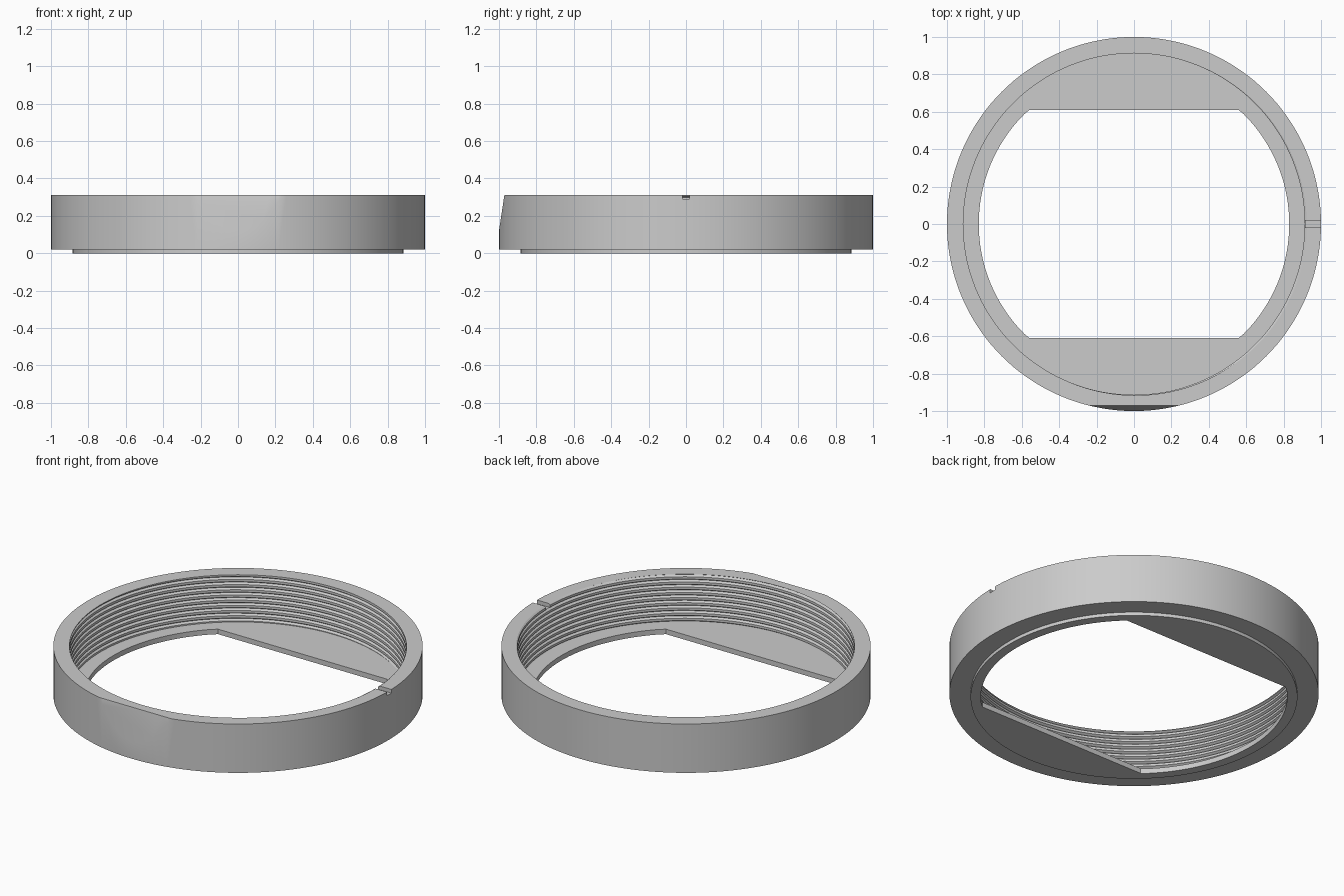
import bpy, bmesh, math
from mathutils import Vector

if "Cube" in bpy.data.objects:
    bpy.data.objects.remove(bpy.data.objects["Cube"], do_unlink=True)

SEG = 144
TOP, FLOOR, STEP = 0.312, 0.03, 0.02
OUTER, STEP_R, HOLE_R, HOLE_Y = 1.0, 0.885, 0.83, 0.61
CREST_R, DEPTH, PITCH = 0.913, 0.013, 0.031
FLAT, VALLEY, PHASE = 0.45, 0.725, 0.683   # thread shape as fractions of a turn

grey = bpy.data.materials.new("plain grey")
grey.use_nodes = True
grey.diffuse_color = (0.6, 0.6, 0.6, 1)
grey.node_tree.nodes["Principled BSDF"].inputs["Base Color"].default_value = grey.diffuse_color


def make_object(name, bm):
    bmesh.ops.recalc_face_normals(bm, faces=bm.faces)
    mesh = bpy.data.meshes.new(name)
    bm.to_mesh(mesh)
    bm.free()
    mesh.materials.append(grey)
    obj = bpy.data.objects.new(name, mesh)
    bpy.context.collection.objects.link(obj)
    return obj


def thread_radius(turn, z):
    f = ((z - TOP) / PITCH - turn + PHASE) % 1
    cut = 1 - abs(f - VALLEY) / (VALLEY - FLAT)
    return CREST_R + DEPTH * max(0, cut)


def section(turn):
    """Closed cross-section (radius, z) of the ring at one angle."""
    s = abs(math.sin(turn * math.tau))
    hole = min(HOLE_R, HOLE_Y / max(s, 0.01))
    pts = [(hole, 0), (hole, FLOOR)]
    # helical groove edges, clamped between the floor and the rim
    for k in range(-12, 3):
        for key in (0, FLAT, VALLEY):
            z = TOP + PITCH * (k + key - PHASE + turn)
            z = min(TOP, max(FLOOR, z))
            pts.append((thread_radius(turn, z), z))
    return pts + [(OUTER, TOP), (OUTER, STEP), (STEP_R, STEP), (STEP_R, 0)]


# Threaded ring with its stepped base and flat-sided opening
bm = bmesh.new()
columns = []
for i in range(SEG + 1):
    a = math.tau * i / SEG
    columns.append([bm.verts.new((r * math.cos(a), r * math.sin(a), z))
                    for r, z in section(i / SEG)])
for a, b in zip(columns, columns[1:]):
    for j in range(len(a)):
        n = (j + 1) % len(a)
        bm.faces.new((a[j], b[j], b[n], a[n]))
bmesh.ops.remove_doubles(bm, verts=bm.verts, dist=0.00005)
ring = make_object("threaded_ring", bm)


def prism(name, corners, axis):
    """Extrude a polygon into a cutter solid."""
    bm = bmesh.new()
    face = bm.faces.new([bm.verts.new(c) for c in corners])
    out = bmesh.ops.extrude_face_region(bm, geom=[face])["geom"]
    bmesh.ops.translate(bm, vec=Vector(axis),
                        verts=[v for v in out if isinstance(v, bmesh.types.BMVert)])
    obj = make_object(name, bm)
    obj.hide_render = True
    return obj


# Index notch in the rim and slanted flat on the front
cutters = [
    prism("notch_cutter", [(0.87, -0.02, 0.29), (0.87, 0.02, 0.29),
                           (0.87, 0.02, 0.4), (0.87, -0.02, 0.4)], (0.3, 0, 0)),
    prism("front_flat_cutter", [(-0.5, -0.971, TOP), (-0.5, -1.003, 0.1), (-0.5, -1.2, 0.1),
                                (-0.5, -1.2, 0.5), (-0.5, -0.943, 0.5)], (1, 0, 0)),
]
bpy.ops.object.select_all(action="DESELECT")
bpy.context.view_layer.objects.active = ring
ring.select_set(True)
for cutter in cutters:
    mod = ring.modifiers.new(cutter.name, "BOOLEAN")
    mod.operation = "DIFFERENCE"
    mod.solver = "EXACT"
    mod.object = cutter
    bpy.ops.object.modifier_apply(modifier=mod.name)
    bpy.data.objects.remove(cutter, do_unlink=True)

bpy.ops.object.shade_smooth_by_angle(angle=math.radians(30))
